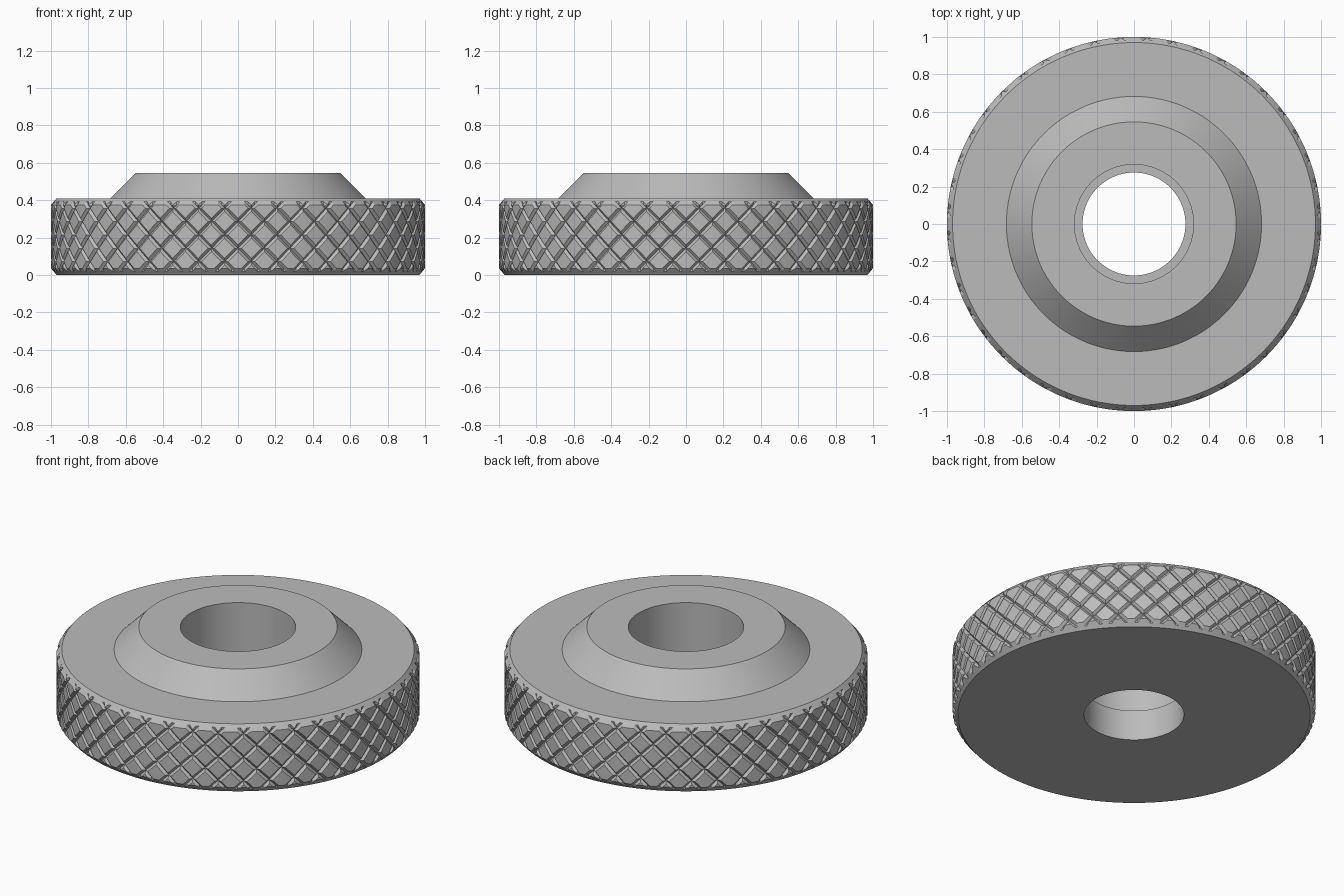
import bpy, bmesh
from math import cos, sin, pi

cube = bpy.data.objects.get("Cube")
if cube:
    bpy.data.objects.remove(cube)

GROOVES = 44            # grooves in each helix direction
PITCH = 8               # grid steps between grooves
SEGS = GROOVES * PITCH
ROWS = 23
HEIGHT = 0.41
DEPTH = 0.015           # groove depth
CHAMFER = 0.03

steel = bpy.data.materials.new("steel grey")
steel.use_nodes = True
steel.diffuse_color = (0.5, 0.5, 0.5, 1)
steel.node_tree.nodes["Principled BSDF"].inputs["Base Color"].default_value = (0.5, 0.5, 0.5, 1)


def finish(bm, name):
    bmesh.ops.recalc_face_normals(bm, faces=bm.faces)
    mesh = bpy.data.meshes.new(name)
    bm.to_mesh(mesh)
    bm.free()
    mesh.materials.append(steel)
    obj = bpy.data.objects.new(name, mesh)
    bpy.context.collection.objects.link(obj)
    bpy.ops.object.select_all(action='DESELECT')
    obj.select_set(True)
    bpy.context.view_layer.objects.active = obj
    bpy.ops.object.shade_smooth_by_angle(angle=pi / 9)
    return obj


def point(bm, r, step, z):
    a = 2 * pi * step / SEGS
    return bm.verts.new((r * cos(a), r * sin(a), z))


# Radius of the knurled rim: crossing V grooves, limited by both chamfers
def rim_radius(i, j):
    def groove(t):
        t = t % PITCH
        return max(0, 1 - min(t, PITCH - t))
    cut = DEPTH * max(groove(i + j), groove(i - j))
    edge = min(j, ROWS - j)
    return min(1 - cut, 1 - CHAMFER + CHAMFER * edge / 2)


# Knurled rim: square cells split along both diagonals, which the grooves follow
bm = bmesh.new()
grid = [[point(bm, rim_radius(i, j), i, HEIGHT * j / ROWS) for i in range(SEGS)]
        for j in range(ROWS + 1)]
for j in range(ROWS):
    for i in range(SEGS):
        k = (i + 1) % SEGS
        mid = point(bm, rim_radius(i + 0.5, j + 0.5), i + 0.5, HEIGHT * (j + 0.5) / ROWS)
        ring = [grid[j][i], grid[j][k], grid[j + 1][k], grid[j + 1][i]]
        for n in range(4):
            bm.faces.new((ring[n], ring[(n + 1) % 4], mid))
finish(bm, "knurled_rim")

# Turned body: underside, stepped bore, raised conical collar and top face
profile = [(1 - CHAMFER, HEIGHT), (0.682, HEIGHT), (0.546, 0.546), (0.318, 0.546),
           (0.318, 0.185), (0.275, 0.185), (0.275, 0), (1 - CHAMFER, 0)]
bm = bmesh.new()
rings = [[point(bm, r, i, z) for i in range(SEGS)] for r, z in profile]
for a, b in zip(rings, rings[1:]):
    for i in range(SEGS):
        k = (i + 1) % SEGS
        bm.faces.new((a[i], b[i], b[k], a[k]))
# Recalculation needs a closed shell, so a temporary wall joins the two rims
wall = [bm.faces.new((rings[-1][i], rings[0][i], rings[0][(i + 1) % SEGS],
                      rings[-1][(i + 1) % SEGS])) for i in range(SEGS)]
bmesh.ops.recalc_face_normals(bm, faces=bm.faces)
bmesh.ops.delete(bm, geom=wall, context='FACES_ONLY')
finish(bm, "turned_body")
